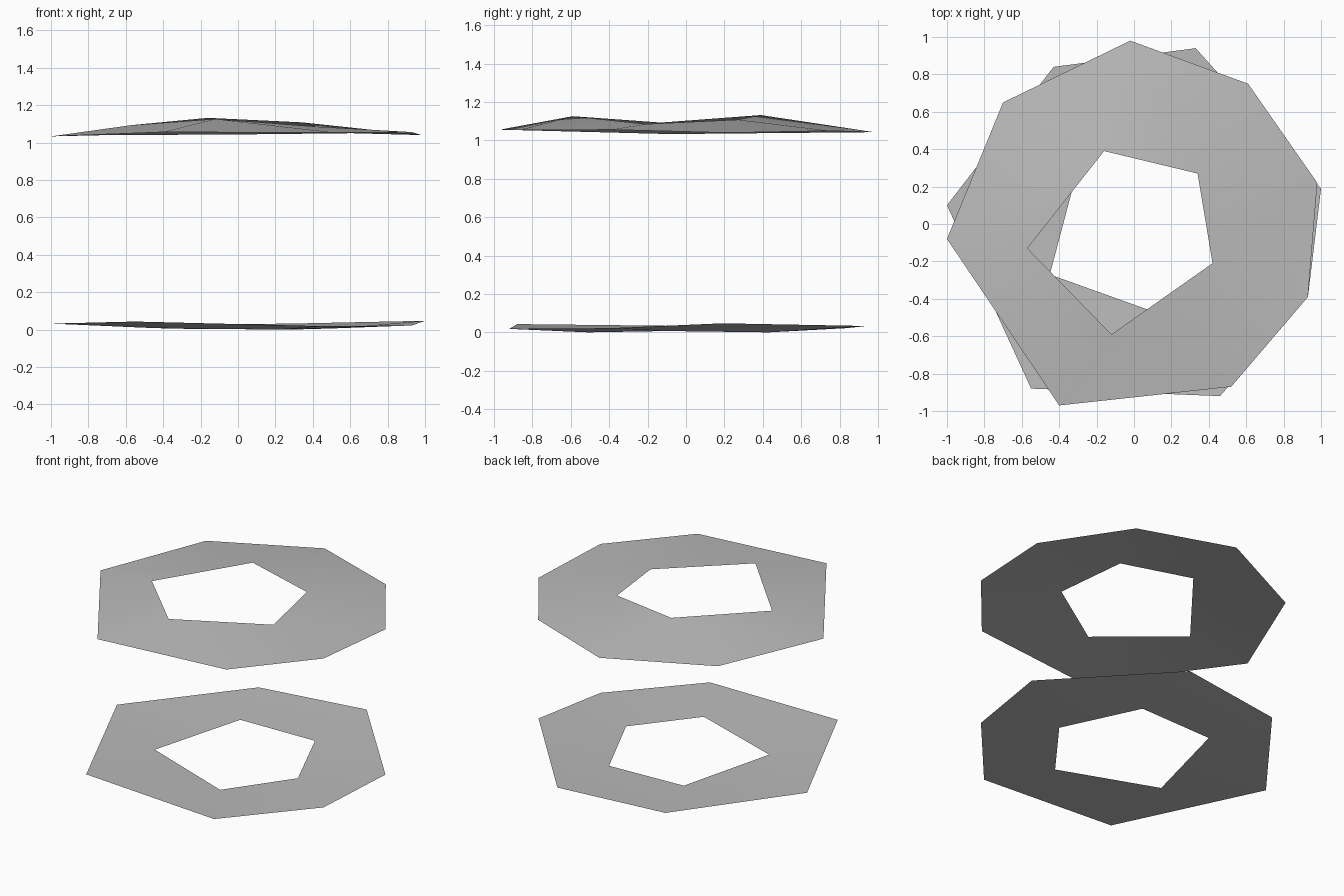
import bpy
import bmesh
import math

# Remove the default cube only
default_cube = bpy.data.objects.get("Cube")
if default_cube:
    bpy.data.objects.remove(default_cube, do_unlink=True)


def make_material(name, colour):
    material = bpy.data.materials.new(name)
    material.use_nodes = True
    material.diffuse_color = colour
    material.node_tree.nodes["Principled BSDF"].inputs["Base Color"].default_value = colour
    return material


def turn(start, point):
    """Counter-clockwise angle from one point to another around the centre."""
    return (math.atan2(point[1], point[0]) - math.atan2(start[1], start[0])) % math.tau


def make_ring(name, outer, inner, material):
    """Thin faceted sheet with a hole; both loops run counter-clockwise
    and are zipped together with triangles in order of angle."""
    bm = bmesh.new()
    rim = [bm.verts.new(p) for p in outer]
    hole = [bm.verts.new(p) for p in inner]
    start = outer[0]
    # The hole loop begins at its last corner before the first rim corner
    rim_steps = [turn(start, p) for p in outer[1:]] + [math.tau]
    hole_steps = [turn(start, p) for p in inner[1:]] + [turn(start, inner[0])]
    i = j = 0
    while i < len(rim) or j < len(hole):
        a, b = rim[i % len(rim)], hole[j % len(hole)]
        if j == len(hole) or (i < len(rim) and rim_steps[i] <= hole_steps[j]):
            i += 1
            bm.faces.new((a, rim[i % len(rim)], b))
        else:
            j += 1
            bm.faces.new((a, hole[j % len(hole)], b))
    for face in bm.faces:
        face.normal_update()
        if face.normal.z < 0:
            face.normal_flip()
        face.smooth = True
    mesh = bpy.data.meshes.new(name)
    bm.to_mesh(mesh)
    bm.free()
    mesh.materials.append(material)
    ring = bpy.data.objects.new(name, mesh)
    bpy.context.collection.objects.link(ring)
    return ring


grey = make_material("plain grey", (0.5, 0.5, 0.5, 1))

# Lower ring: seven-sided rim, five-sided hole that dips slightly
make_ring(
    "lower_ring",
    [(1, .19, .047), (.33, .94, .033), (-.43, .84, .022), (-1, .1, .032),
     (-.55, -.88, .043), (.46, -.92, .018), (.93, -.39, .022)],
    [(.53, -.1, .007), (.29, .43, 0), (-.27, .41, .004),
     (-.45, -.27, .008), (.22, -.51, 0)],
    grey)

# Upper ring: eight-sided rim, five-sided hole that rises
make_ring(
    "upper_ring",
    [(.98, .22, 1.04), (.61, .75, 1.05), (-.02, .98, 1.043), (-.7, .65, 1.04),
     (-1, -.08, 1.033), (-.4, -.97, 1.056), (.52, -.87, 1.053), (.93, -.39, 1.056)],
    [(.42, -.21, 1.085), (.34, .27, 1.108), (-.16, .39, 1.132),
     (-.57, -.13, 1.093), (-.12, -.59, 1.126)],
    grey)
